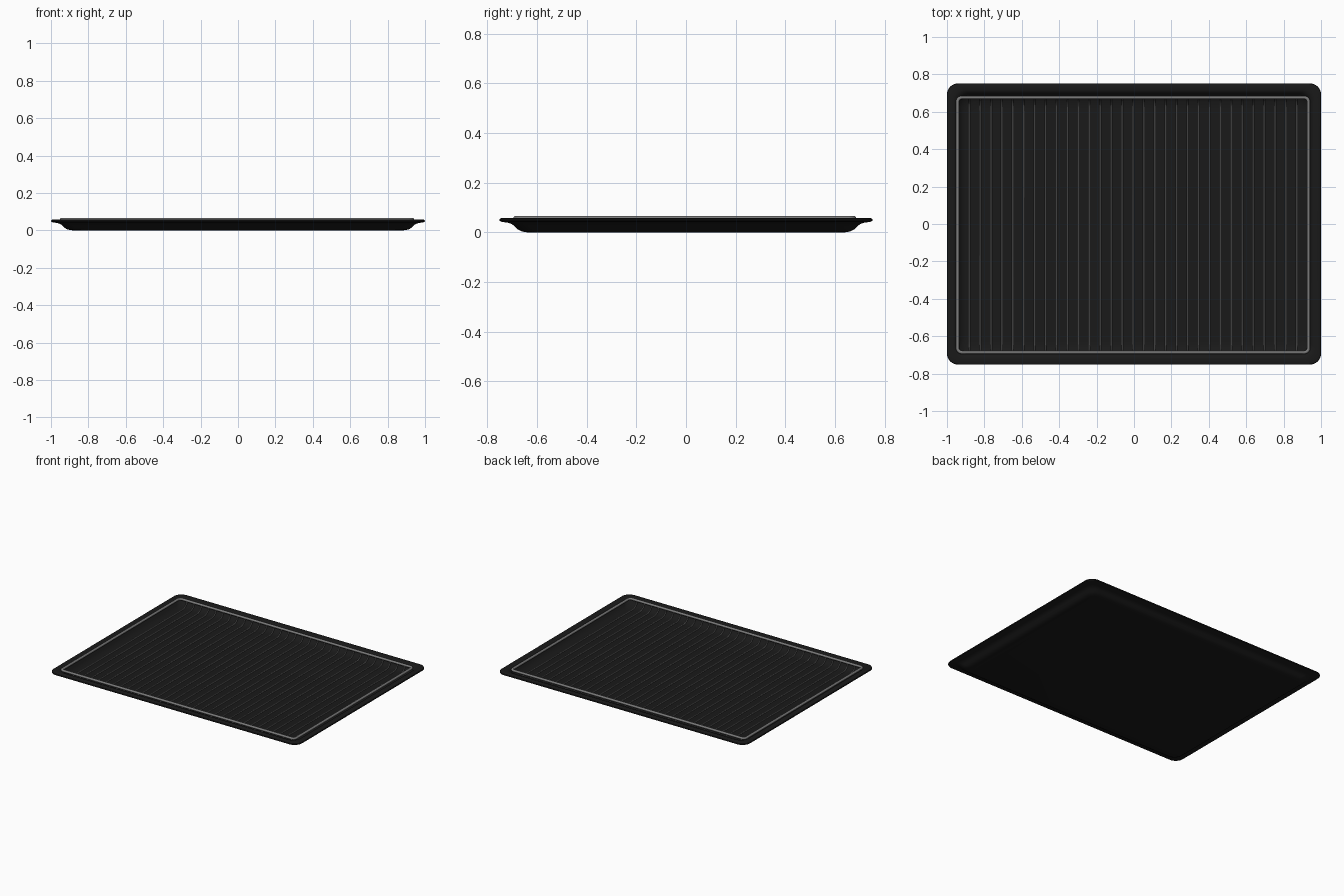
import bpy, bmesh, math

if "Cube" in bpy.data.objects:
    bpy.data.objects.remove(bpy.data.objects["Cube"])


def material(name, rgb):
    m = bpy.data.materials.new(name)
    m.diffuse_color = (*rgb, 1)
    m.use_nodes = True
    m.node_tree.nodes["Principled BSDF"].inputs["Base Color"].default_value = m.diffuse_color
    return m


DARK = material("black_enamel", (0.01, 0.01, 0.01))
STEEL = material("grey_wire", (0.2, 0.2, 0.2))


def rounded_rect(hx, hy, r, z, steps=8, cx=0, cy=0):
    pts = []
    for k, (sx, sy) in enumerate([(1, 1), (-1, 1), (-1, -1), (1, -1)]):
        for i in range(steps + 1):
            a = math.pi / 2 * (k + i / steps)
            pts.append((cx + sx * (hx - r) + r * math.cos(a),
                        cy + sy * (hy - r) + r * math.sin(a), z))
    return pts


def wires(name, paths, radius, cyclic):
    cu = bpy.data.curves.new(name, 'CURVE')
    cu.dimensions = '3D'
    cu.bevel_depth = radius
    cu.bevel_resolution = 3
    cu.use_fill_caps = True
    for path in paths:
        sp = cu.splines.new('POLY')
        sp.points.add(len(path) - 1)
        for p, co in zip(sp.points, path):
            p.co = (*co, 1)
        sp.use_cyclic_u = cyclic
        sp.use_smooth = True
    ob = bpy.data.objects.new(name, cu)
    bpy.context.collection.objects.link(ob)
    cu.materials.append(STEEL)
    bpy.ops.object.select_all(action='DESELECT')
    ob.select_set(True)
    bpy.context.view_layer.objects.active = ob
    bpy.ops.object.convert(target='MESH')


# Tray: section of (inset, height) from underside, round the rim, to inner floor
section = [(0.125, 0), (0.105, 0.001), (0.088, 0.005), (0.074, 0.013), (0.062, 0.025),
           (0.05, 0.034), (0.035, 0.039), (0.01, 0.043), (0.002, 0.046), (0, 0.05),
           (0.002, 0.055), (0.01, 0.058), (0.034, 0.058), (0.044, 0.055), (0.054, 0.045),
           (0.066, 0.028), (0.08, 0.016), (0.098, 0.01), (0.125, 0.008)]
bm = bmesh.new()
rings = [[bm.verts.new(p) for p in rounded_rect(1 - d, 0.752 - d, 0.06, z)]
         for d, z in section]
n = len(rings[0])
for a, b in zip(rings, rings[1:]):
    for i in range(n):
        j = (i + 1) % n
        bm.faces.new((a[i], a[j], b[j], b[i]))
bm.faces.new(rings[0][::-1])
bm.faces.new(rings[-1])
bmesh.ops.recalc_face_normals(bm, faces=bm.faces)
me = bpy.data.meshes.new("tray")
bm.to_mesh(me)
bm.free()
me.materials.append(DARK)
tray = bpy.data.objects.new("tray", me)
bpy.context.collection.objects.link(tray)
bpy.context.view_layer.objects.active = tray
tray.select_set(True)
bpy.ops.object.shade_smooth_by_angle(angle=math.radians(40))

# Rack frame: thick wire resting on the inner edge of the rim
CX, CY = -0.005, -0.005
wires("rack_frame", [rounded_rect(0.938, 0.681, 0.022, 0.058, 6, CX, CY)], 0.009, True)

# Rack bars: thin wires that drop from the frame and run along the floor
TOP, LOW, END, BEND = 0.058, 0.014, 0.677, 0.05
arc = [(END - BEND * (1 - math.cos(t)), TOP - (TOP - LOW) * math.sin(t))
       for t in (math.pi / 2 * i / 8 for i in range(9))]
bars = []
for k in range(31):
    x = CX + (k - 15) * 0.0584
    bars.append([(x, CY - y, z) for y, z in arc] + [(x, CY + y, z) for y, z in arc[::-1]])
wires("rack_bars", bars, 0.004, False)
